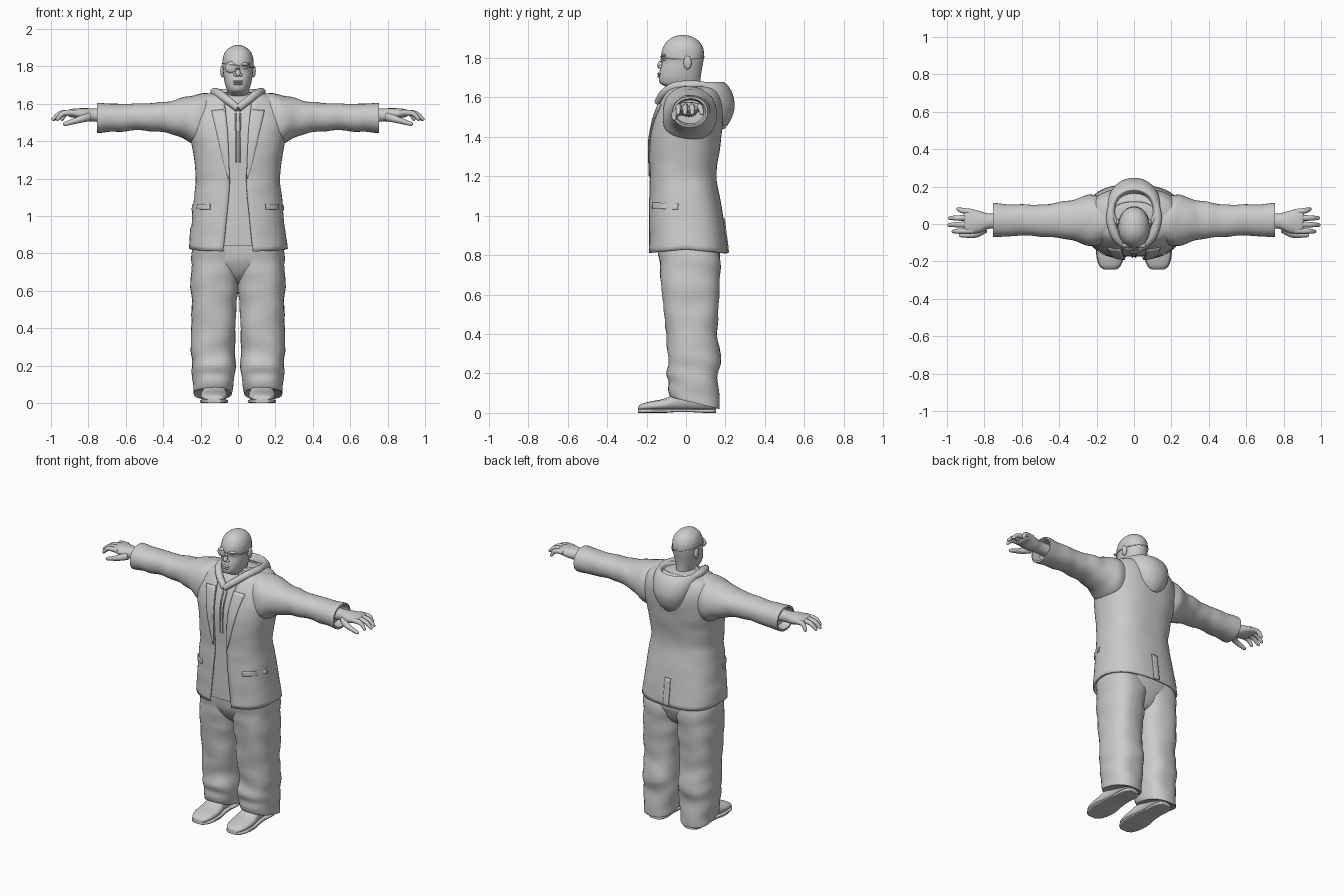
import bpy, bmesh, math
from mathutils import Vector, noise

if "Cube" in bpy.data.objects:
    bpy.data.objects.remove(bpy.data.objects["Cube"])

grey = bpy.data.materials.new("plain grey")
grey.diffuse_color = (0.6, 0.6, 0.6, 1)
grey.use_nodes = True
grey.node_tree.nodes["Principled BSDF"].inputs["Base Color"].default_value = grey.diffuse_color


def smooth_rows(rows, steps):
    """Catmull-Rom resampling of a list of equal-length tuples."""
    if steps < 2:
        return [tuple(r) for r in rows]
    out = []
    for i in range(len(rows) - 1):
        p = [rows[max(0, min(len(rows) - 1, i + k))] for k in (-1, 0, 1, 2)]
        for s in range(steps):
            t = s / steps
            out.append(tuple(0.5 * (2 * b + (c - a) * t + (2 * a - 5 * b + 4 * c - d) * t * t
                                    + (3 * b - a - 3 * c + d) * t ** 3) for a, b, c, d in zip(*p)))
    return out + [tuple(rows[-1])]


def finish(name, bm, mirror=False, angle=50):
    bmesh.ops.recalc_face_normals(bm, faces=bm.faces)
    me = bpy.data.meshes.new(name)
    bm.to_mesh(me)
    bm.free()
    me.materials.append(grey)
    ob = bpy.data.objects.new(name, me)
    bpy.context.collection.objects.link(ob)
    bpy.ops.object.select_all(action='DESELECT')
    ob.select_set(True)
    bpy.context.view_layer.objects.active = ob
    bpy.ops.object.shade_smooth_by_angle(angle=math.radians(angle))
    if mirror:
        ob.modifiers.new("mirror", 'MIRROR')
    return ob


def loft(name, rows, axis='z', n=32, p=2.2, steps=4, wrinkle=0.0, tilt=None, gap=False, mirror=False):
    """Rows are (t, a0, a1, b0, b1[, gap half width]) cross-sections along an axis."""
    bm = bmesh.new()
    rings = []
    for row in smooth_rows(rows, steps):
        t, a0, a1, b0, b1 = row[:5]
        ra, rb = (a1 - a0) / 2, (b1 - b0) / 2
        cut = math.asin(min(1, (row[5] / ra) ** (p / 2))) if gap else 0
        ring = []
        for i in range(n + 1 if gap else n):
            ang = -math.pi / 2 + cut + (2 * math.pi - 2 * cut) * i / n
            c, s = math.cos(ang), math.sin(ang)
            da = math.copysign(abs(c) ** (2 / p), c) * ra
            db = math.copysign(abs(s) ** (2 / p), s) * rb
            a, b = (a0 + a1) / 2 + da, (b0 + b1) / 2 + db
            if wrinkle:
                k = 1 + wrinkle * noise.noise(Vector((a * 7, b * 7, t * 14)))
                a, b = (a0 + a1) / 2 + da * k, (b0 + b1) / 2 + db * k
            u = t + (tilt(t, b) if tilt else 0)
            co = {'z': (a, b, u), 'x': (u, a, b), 'y': (a, u, b)}[axis]
            ring.append(bm.verts.new(co))
        rings.append(ring)
    for r, q in zip(rings, rings[1:]):
        for i in range(n):
            j = i + 1 if gap else (i + 1) % n
            bm.faces.new((r[i], r[j], q[j], q[i]))
    if not gap:
        bm.faces.new(rings[0])
        bm.faces.new(rings[-1])
    return finish(name, bm, mirror)


def tube(name, points, radii, n=12, steps=4, closed=False, mirror=False):
    """Round tube along a smooth path with rounded tips."""
    rows = [tuple(q) + (r,) for q, r in zip(points, radii)]
    if closed:
        rows.append(rows[0])
    path = smooth_rows(rows, steps)
    bm = bmesh.new()
    if closed:
        path = path[:-1]
    else:
        end = [Vector(path[-1][:3]), Vector(path[-1][:3]) - Vector(path[-2][:3])]
        r = path[-1][3]
        for f, k in ((0.6, 0.8), (1.0, 0.25)):
            path.append(tuple(end[0] + end[1].normalized() * r * f) + (r * k,))
    m, rings = len(path), []
    for i, q in enumerate(path):
        lo, hi = ((i - 1) % m, (i + 1) % m) if closed else (max(0, i - 1), min(m - 1, i + 1))
        d = (Vector(path[hi][:3]) - Vector(path[lo][:3])).normalized()
        ref = Vector((0, 0, 1)) if abs(d.z) < 0.9 else Vector((0, 1, 0))
        u = d.cross(ref).normalized()
        v = d.cross(u)
        rings.append([bm.verts.new(Vector(q[:3]) + q[3] * (u * math.cos(2 * math.pi * k / n)
                      + v * math.sin(2 * math.pi * k / n))) for k in range(n)])
    for i in range(m if closed else m - 1):
        r, q = rings[i], rings[(i + 1) % m]
        for k in range(n):
            bm.faces.new((r[k], r[(k + 1) % n], q[(k + 1) % n], q[k]))
    if not closed:
        bm.faces.new(rings[0])
        bm.faces.new(rings[-1])
    return finish(name, bm, mirror)


def ball(name, centre, size, mirror=False):
    bm = bmesh.new()
    bmesh.ops.create_uvsphere(bm, u_segments=20, v_segments=12, radius=1)
    for v in bm.verts:
        v.co = Vector(centre) + v.co * Vector(size)
    return finish(name, bm, mirror)


def patch(name, left, right, target, cols=5):
    """Thin cloth plate between two edge lines, laid onto the target."""
    bm = bmesh.new()
    grid = [[bm.verts.new(Vector(a).lerp(Vector(b), k / cols)) for k in range(cols + 1)]
            for a, b in zip(smooth_rows(left, 4), smooth_rows(right, 4))]
    for r, q in zip(grid, grid[1:]):
        for k in range(cols):
            bm.faces.new((r[k], r[k + 1], q[k + 1], q[k]))
    ob = finish(name, bm, mirror=True)
    wrap = ob.modifiers.new("lay on", 'SHRINKWRAP')
    wrap.target, wrap.offset, wrap.wrap_mode = target, 0.004, 'ABOVE_SURFACE'
    thick = ob.modifiers.new("thickness", 'SOLIDIFY')
    thick.thickness, thick.offset = 0.006, 0
    return ob


# Jacket body, open down the front
body = [(.81, .265, -.19, .213, .08), (.95, .25, -.19, .195, .065), (1.1, .235, -.187, .17, .05),
        (1.2, .225, -.185, .155, .045), (1.3, .235, -.187, .165, .05), (1.4, .25, -.185, .18, .055),
        (1.48, .262, -.17, .19, .06), (1.55, .26, -.145, .19, .065), (1.6, .24, -.12, .18, .07),
        (1.64, .2, -.09, .16, .06), (1.66, .12, -.06, .12, .05)]
jacket = loft("jacket_body", [(z, -w, w, f, b, g) for z, w, f, b, g in body], n=56, p=2.5,
              gap=True, wrinkle=.02, tilt=lambda t, y: .02 * (1 - abs(y) / .2) * (t < .95))
cloth = jacket.modifiers.new("thickness", 'SOLIDIFY')
cloth.thickness, cloth.offset = 0.01, -1

# Shirt under the jacket
loft("shirt", [(z + (.03 if z < .9 else 0), -w + .016, w - .016, f + .015, b - .016)
               for z, w, f, b, g in body], n=48, p=2.5)

# Lapels, pocket flaps and back vent
patch("lapel", [(.05, -.19, 1.2), (.052, -.19, 1.32), (.058, -.18, 1.45), (.07, -.14, 1.57)],
      [(.055, -.19, 1.2), (.085, -.19, 1.32), (.115, -.17, 1.45), (.145, -.14, 1.57)], jacket)
patch("pocket_flap", [(.15, -.17, 1.065), (.2, -.13, 1.065), (.235, -.04, 1.06)],
      [(.15, -.17, 1.035), (.2, -.13, 1.035), (.24, -.04, 1.03)], jacket)
patch("back_vent", [(.0, .21, .815), (0, .2, .9), (0, .19, .99)],
      [(.02, .21, .815), (.02, .2, .9), (.02, .19, .99)], jacket, 2)

# Sleeves, with the cuff turned inward
loft("sleeve", [(.13, -.1, .14, 1.38, 1.65), (.21, -.122, .155, 1.375, 1.652), (.28, -.105, .14, 1.41, 1.64),
                (.36, -.08, .125, 1.437, 1.615), (.45, -.07, .11, 1.452, 1.605), (.55, -.066, .105, 1.457, 1.6),
                (.65, -.067, .105, 1.45, 1.6), (.745, -.072, .11, 1.446, 1.604), (.75, -.07, .108, 1.448, 1.602),
                (.749, -.058, .096, 1.46, 1.59), (.70, -.055, .09, 1.465, 1.585)],
     axis='x', wrinkle=.09, mirror=True)

# Hands
loft("palm", [(.69, -.03, .06, 1.5, 1.575), (.77, -.025, .055, 1.505, 1.575), (.82, -.045, .068, 1.508, 1.577),
              (.87, -.052, .08, 1.524, 1.575), (.9, -.045, .08, 1.53, 1.57), (.91, -.03, .065, 1.54, 1.56)],
     axis='x', n=20, mirror=True)
for k, (y0, y1, tip) in enumerate([(-.036, -.04, .965), (-.002, -.005, .988), (.032, .032, .984), (.064, .08, .94)]):
    mid = (.88 + tip) / 2 + .008
    tube(f"finger_{k + 1}", [(.86, y0, 1.552), (mid, (y0 + y1) / 2, 1.55), (tip, y1, 1.519)],
         [.016, .0145, .01], mirror=True)
tube("thumb", [(.8, -.025, 1.53), (.85, -.056, 1.515), (.925, -.06, 1.492)], [.024, .018, .011], mirror=True)

# Trousers: two baggy legs and the seat joining them
loft("trouser_leg", [(.055, .04, .235, -.075, .163), (.06, .03, .238, -.085, .168), (.13, .018, .243, -.09, .168),
                     (.2, .014, .243, -.1, .165), (.28, .02, .25, -.088, .176), (.4, .012, .25, -.1, .158),
                     (.55, .004, .25, -.115, .168), (.68, -.005, .25, -.128, .172), (.8, -.01, .246, -.137, .172),
                     (.92, -.01, .22, -.14, .14)],
     p=2.5, wrinkle=.08, mirror=True, tilt=lambda t, y: -.33 * (y - .03) * max(0, 1 - t / .2))
loft("trouser_seat", [(.64, -.03, .03, -.04, .08), (.68, -.1, .1, -.09, .13), (.74, -.19, .19, -.125, .16),
                      (.8, -.235, .235, -.137, .172), (.93, -.22, .22, -.14, .15)], p=2.5)

# Shoes: upper, flat sole and heel
shoe = [(-.243, .03, .03), (-.225, .052, .045), (-.18, .068, .058), (-.11, .072, .072), (-.05, .063, .1),
        (.02, .056, .125), (.1, .056, .125), (.138, .045, .11), (.152, .028, .09)]
loft("shoe_upper", [(y, .128 - w, .128 + w, .012, h) for y, w, h in shoe], axis='y', n=24, p=2.4, mirror=True)
loft("shoe_sole", [(y, .128 - w - .004, .128 + w + .004, .004 if y < .03 and y > -.09 else 0, .02)
                   for y, w, h in shoe], axis='y', n=24, p=5, mirror=True)

# Head and neck in one piece
skull = [(1.55, -.06, .08, .085), (1.63, -.065, .078, .073), (1.655, -.105, .074, .055), (1.672, -.133, .073, .058),
         (1.70, -.138, .074, .068), (1.74, -.132, .08, .076), (1.775, -.122, .087, .08), (1.81, -.126, .091, .083),
         (1.845, -.119, .088, .081), (1.875, -.103, .073, .07), (1.895, -.083, .052, .053),
         (1.909, -.058, .025, .03), (1.915, -.03, -.005, .008)]
loft("head", [(z, -w, w, f, b) for z, f, b, w in skull], p=2.1)

# Face features
tube("nose", [(0, -.114, 1.8), (0, -.126, 1.78), (0, -.133, 1.76)], [.008, .011, .014])
ball("nostril", (.013, -.128, 1.755), (.011, .012, .009), True)
ball("upper_lip", (0, -.133, 1.719), (.028, .013, .007))
ball("lower_lip", (0, -.133, 1.706), (.024, .013, .007))
ball("brow", (.036, -.114, 1.812), (.028, .014, .008), True)
ball("eye", (.035, -.108, 1.793), (.016, .012, .008))
ball("ear", (.083, .008, 1.775), (.012, .02, .034), True)

# Eye patch and its strap
ball("eye_patch", (-.036, -.114, 1.795), (.034, .014, .031))
tube("patch_strap", [(.085 * math.sin(a), -.018 - .11 * math.cos(a), 1.805 - .012 * math.sin(a))
                     for a in [math.pi * k / 8 for k in range(16)]], [.003] * 16, n=6, closed=True)

# Hood hanging at the back, hollow at the top
loft("hood", [(1.44, -.03, .03, .12, .195), (1.465, -.07, .07, .09, .215), (1.5, -.1, .1, .05, .234),
              (1.56, -.128, .128, 0, .247), (1.62, -.142, .142, -.03, .235), (1.66, -.138, .138, -.04, .212),
              (1.677, -.122, .122, -.035, .19), (1.672, -.106, .106, -.03, .178), (1.63, -.095, .095, -.02, .16)],
     n=40, p=2.1)

# Hood collar crossing in a V at the front
tube("hood_collar", [(0, -.14, 1.575), (.05, -.115, 1.615), (.1, -.06, 1.652), (.125, .03, 1.662),
                     (.118, .11, 1.66)], [.02, .022, .024, .024, .016], n=14, mirror=True)

# Drawstrings
tube("drawstring", [(.012, -.135, 1.55), (.011, -.168, 1.47), (.009, -.176, 1.38), (.009, -.177, 1.29)],
     [.004] * 4, n=8, mirror=True)
